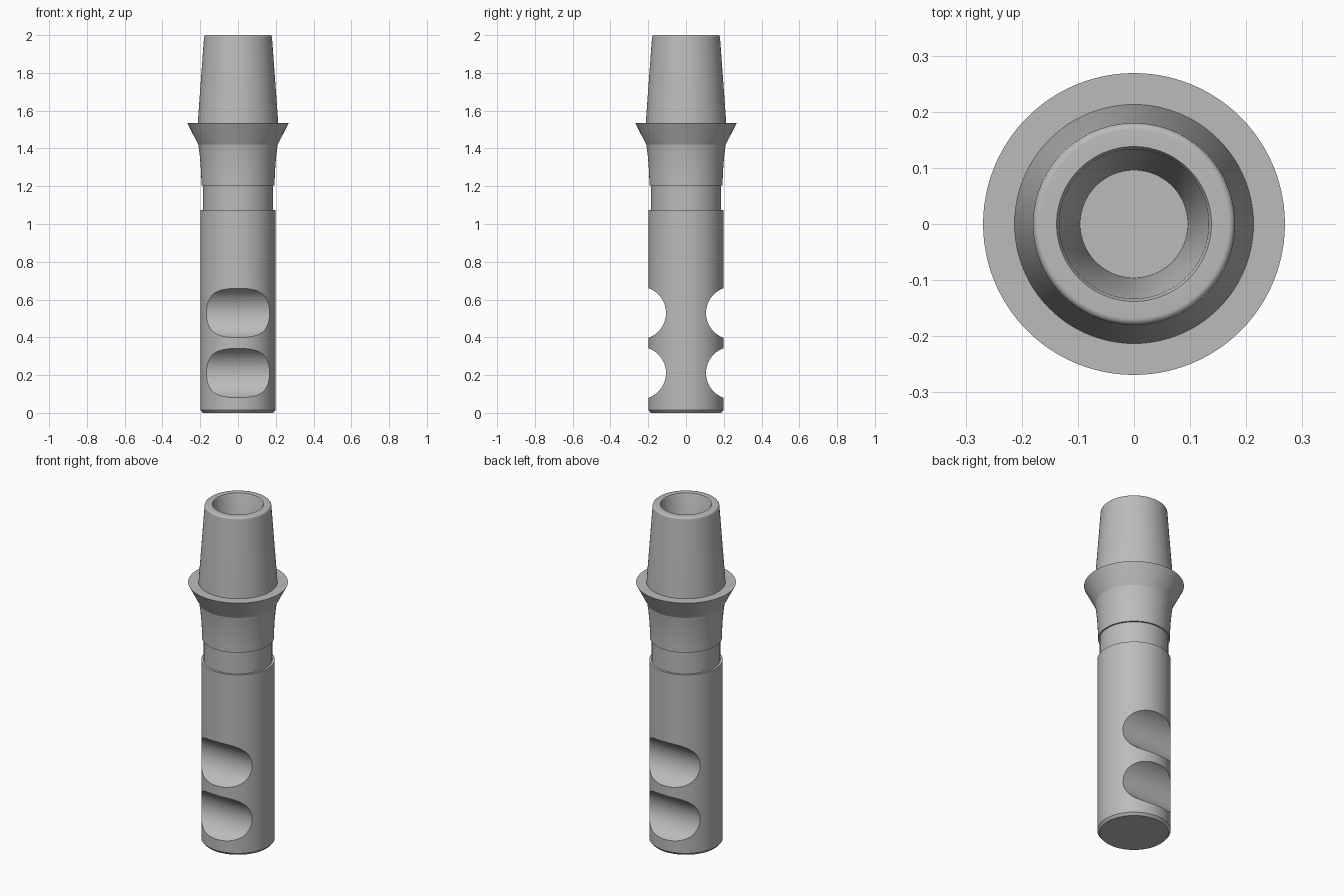
import bpy, bmesh, math
from math import sin, cos, pi

SEGMENTS = 96

cube = bpy.data.objects.get("Cube")
if cube:
    bpy.data.objects.remove(cube, do_unlink=True)

metal = bpy.data.materials.new("satin_grey_metal")
metal.use_nodes = True
GREY = (0.5, 0.5, 0.5, 1)
metal.diffuse_color = GREY
metal.node_tree.nodes["Principled BSDF"].inputs["Base Color"].default_value = GREY


def select_only(obj):
    bpy.ops.object.select_all(action='DESELECT')
    obj.select_set(True)
    bpy.context.view_layer.objects.active = obj


def smooth(obj):
    select_only(obj)
    bpy.ops.object.shade_smooth_by_angle(angle=math.radians(25))


def lathe(name, profile):
    """Revolve (radius, z) points, listed bottom to top on the outside, about z."""
    bm = bmesh.new()
    verts = [bm.verts.new((r, 0, z)) for r, z in profile]
    edges = [bm.edges.new(pair) for pair in zip(verts, verts[1:])]
    bmesh.ops.spin(bm, geom=verts + edges, cent=(0, 0, 0), axis=(0, 0, 1),
                   angle=2 * pi, steps=SEGMENTS, use_merge=True)
    bmesh.ops.remove_doubles(bm, verts=bm.verts, dist=1e-5)
    bmesh.ops.recalc_face_normals(bm, faces=bm.faces)
    mesh = bpy.data.meshes.new(name)
    bm.to_mesh(mesh)
    bm.free()
    obj = bpy.data.objects.new(name, mesh)
    bpy.context.collection.objects.link(obj)
    mesh.materials.append(metal)
    return obj


# Solid lower shaft with a bevelled foot
SHAFT_R, SHAFT_TOP = 0.198, 1.075
shaft = lathe("shaft", [(0, 0), (0.186, 0), (SHAFT_R, 0.014),
                        (SHAFT_R, SHAFT_TOP), (0, SHAFT_TOP)])

# Rounded cross grooves, two at the front and two at the back
for z in (0.211, 0.529):
    for side in (-1, 1):
        bpy.ops.mesh.primitive_cylinder_add(
            vertices=SEGMENTS, radius=0.139, depth=1,
            location=(0, side * 0.245, z), rotation=(0, pi / 2, 0))
        cutter = bpy.context.object
        cutter.name = "groove_cutter"
        cutter.hide_render = True
        cutter.data.materials.append(metal)
        cut = shaft.modifiers.new("groove", 'BOOLEAN')
        cut.operation, cut.solver, cut.object = 'DIFFERENCE', 'EXACT', cutter
        select_only(shaft)
        bpy.ops.object.modifier_apply(modifier=cut.name)
        bpy.data.objects.remove(cutter, do_unlink=True)

# Recessed neck
NECK_R, NECK_TOP = 0.185, 1.205
neck = lathe("neck", [(NECK_R, SHAFT_TOP), (NECK_R, NECK_TOP)])

# Collar that flares gently upward
COLLAR_R, COLLAR_TOP = 0.194, 1.42
flare = [(COLLAR_R + 0.016 * (i / 8) ** 2,
          NECK_TOP + (COLLAR_TOP - NECK_TOP) * i / 8) for i in range(9)]
collar = lathe("collar", [(NECK_R, NECK_TOP)] + flare)

# Conical flange with a flat top
FLANGE_TOP, TIP_BASE = 1.535, 0.213
flange = lathe("flange", [flare[-1], (0.269, FLANGE_TOP), (TIP_BASE, FLANGE_TOP)])

# Tapered tip with a rounded rim and a blind tapered bore
ROUND = 0.012
rim = [(0.168 + ROUND * cos(a), 2 - ROUND + ROUND * sin(a))
       for a in (i * pi / 12 for i in range(7))]
tip = lathe("tapered_tip", [(TIP_BASE, FLANGE_TOP)] + rim
            + [(0.138, 2), (0.133, 1.99), (0.096, 1.5), (0, 1.5)])

for part in (shaft, neck, collar, flange, tip):
    smooth(part)
